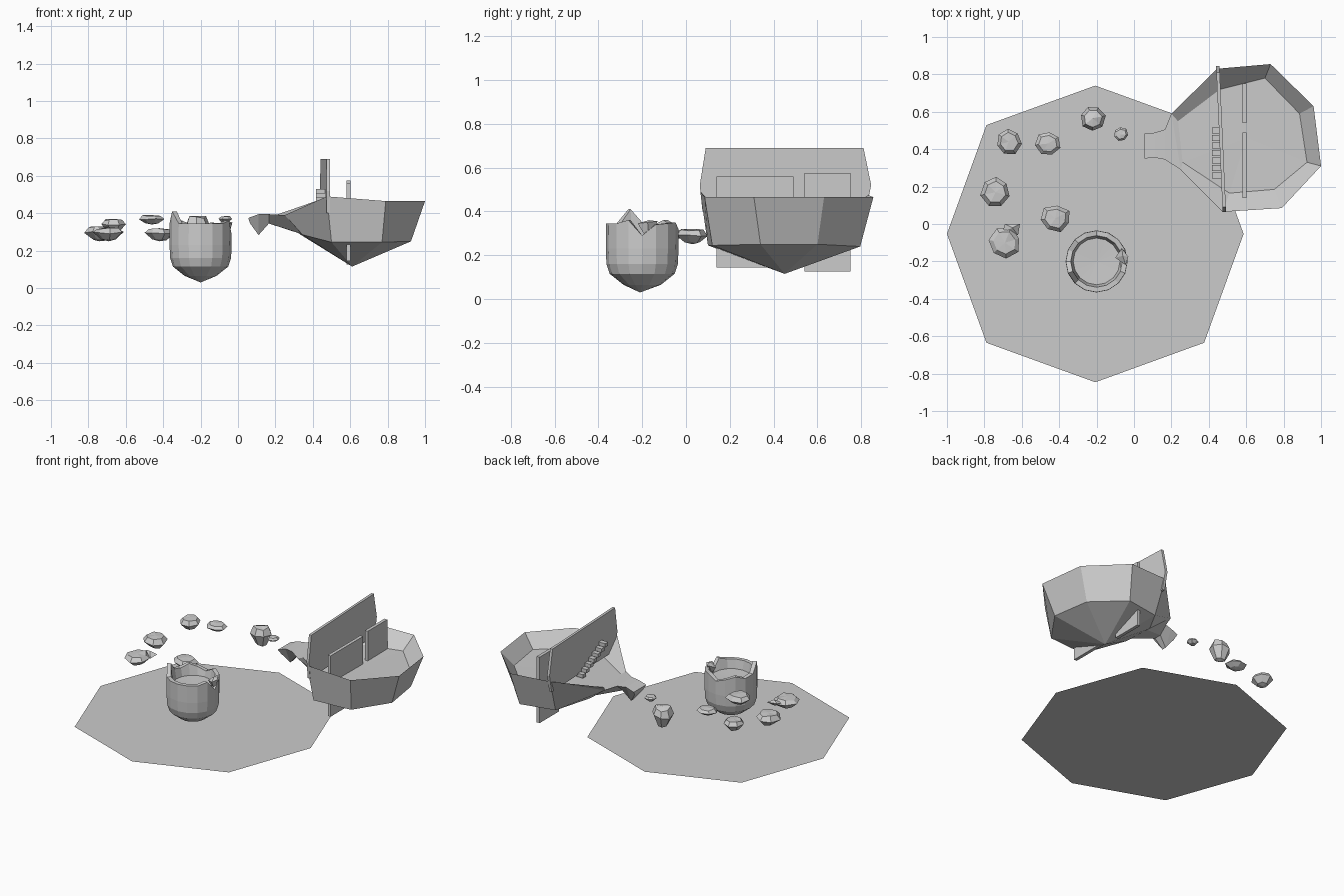
import bpy, random
from math import cos, sin, pi
from mathutils import Vector

if "Cube" in bpy.data.objects:
    bpy.data.objects.remove(bpy.data.objects["Cube"])

random.seed(4)


def mesh_object(name, verts, faces):
    me = bpy.data.meshes.new(name)
    me.from_pydata([tuple(v) for v in verts], [], faces)
    me.update()
    ob = bpy.data.objects.new(name, me)
    bpy.context.collection.objects.link(ob)
    return ob


def loft(name, rings, start=None, end=None):
    """Join equal rings into a skin; ends close on a point, or flat if None."""
    n = len(rings[0])
    verts = [v for r in rings for v in r]
    faces = []
    for k in range(len(rings) - 1):
        a, b = k * n, (k + 1) * n
        faces += [(a + i, a + (i + 1) % n, b + (i + 1) % n, b + i) for i in range(n)]
    last = (len(rings) - 1) * n
    if start:
        verts.append(start)
        faces += [((i + 1) % n, i, len(verts) - 1) for i in range(n)]
    else:
        faces.append(tuple(reversed(range(n))))
    if end:
        verts.append(end)
        faces += [(last + i, last + (i + 1) % n, len(verts) - 1) for i in range(n)]
    else:
        faces.append(tuple(range(last, last + n)))
    return mesh_object(name, verts, faces)


def circle(cx, cy, z, rx, ry=None, n=8, turn=0.0):
    ry = ry or rx
    return [(cx + rx * cos(2 * pi * i / n + turn), cy + ry * sin(2 * pi * i / n + turn), z)
            for i in range(n)]


def box(name, x0, x1, y0, y1, z0, z1):
    ring = lambda z: [(x0, y0, z), (x1, y0, z), (x1, y1, z), (x0, y1, z)]
    return loft(name, [ring(z0), ring(z1)])


# Base: flat octagon
base = [(-0.207 + (0.793, 0.823)[i % 2] * cos(pi * i / 4),
         -0.053 + (0.793, 0.823)[i % 2] * sin(pi * i / 4), 0) for i in range(8)]
mesh_object("base_plate", base, [tuple(range(8))])

# Large island: pointed hull, raised rim, sunken floor
rim = [(1.0, .31, .465), (.96, .63, .465), (.73, .855, .465), (.445, .83, .475),
       (.2, .59, .39), (.25, .29, .39), (.475, .065, .49), (.79, .085, .465)]
lower = [(.925, .34, .25), (.885, .60, .25), (.70, .795, .24), (.46, .75, .245),
         (.335, .55, .285), (.345, .34, .285), (.50, .10, .245), (.77, .12, .245)]
floor = [(.925, .33, .375), (.885, .59, .375), (.70, .78, .375), (.46, .72, .375),
         (.235, .55, .385), (.26, .33, .385), (.51, .165, .375), (.75, .185, .375)]
loft("large_island", [lower, rim, floor], start=(.61, .45, .115), end=(.6, .46, .372))

# Tongue of rock leading off the large island
sections = [[(.055, .35, .375), (.055, .485, .375), (.065, .46, .345), (.065, .37, .345)],
            [(.11, .355, .395), (.11, .488, .395), (.11, .435, .283), (.11, .405, .283)],
            [(.165, .345, .395), (.165, .505, .395), (.165, .45, .345), (.165, .40, .345)],
            [(.25, .29, .39), (.2, .59, .39), (.335, .52, .29), (.34, .37, .29)]]
loft("island_tongue", sections)

# Tall slanted wall with bevelled ends
outline = [(.075, .40), (.063, .52), (.09, .69), (.81, .69), (.845, .52), (.82, .40)]
wall = [[(.483 - .045 * (y - .065) + dx, y, z) for y, z in outline] for dx in (-.009, .009)]
loft("tall_wall", wall)

# Two low walls that run down through the hull
box("low_wall_front", .58, .602, .14, .49, .145, .56)
box("low_wall_back", .58, .602, .54, .75, .125, .575)

# Stair blocks climbing the tall wall
for i in range(7):
    y, z = .50 - .04 * i, .385 + .02 * i
    box("stair_step", .417, .466, y - .016, y + .016, z, z + .024)

# Small island: hollow cup with a broken rim
n, cx, cy = 16, -.2, -.2
heights = [.29, .34, .345, .35, .32, .34, .36, .34, .35, .41, .345, .345, .345, .345, .345, .36]
profile = [(.085, .065), (.148, .115), (.163, .16), (.166, .23)]
rings = [circle(cx, cy, z, r, n=n) for r, z in profile]
jagged = lambda r: [(x, y, h) for (x, y, _), h in zip(circle(cx, cy, 0, r, n=n), heights)]
rings += [jagged(.165), jagged(.138), circle(cx, cy, .285, .125, n=n)]
loft("small_island", rings, start=(cx, cy - .01, .03), end=(cx, cy, .28))
loft("rim_shard", [[(-.045, -.22, .345), (-.03, -.175, .35), (-.065, -.13, .355), (-.10, -.18, .33)]],
     start=(-.055, -.17, .26), end=(-.06, -.17, .36))

# Stepping stones: x, y, radius x, radius y, bottom z, top z
stones = [(-.67, .44, .07, .072, .295, .37), (-.46, .43, .068, .066, .34, .39),
          (-.22, .565, .068, .07, .245, .385), (-.07, .48, .04, .039, .35, .385),
          (-.74, .17, .08, .085, .25, .33), (-.69, -.10, .085, .085, .25, .325),
          (-.42, .03, .085, .075, .25, .32)]
for x, y, rx, ry, z0, z1 in stones:
    turn, h = random.uniform(0, pi), z1 - z0
    jit = [random.uniform(.9, 1.05) for _ in range(7)]
    rings = []
    for s, t in ((.5, .12), (1.0, .6), (.72, .93)):
        ring = circle(x, y, z0 + t * h, rx * s, ry * s, 7, turn)
        rings.append([(x + (p[0] - x) * j, y + (p[1] - y) * j, p[2] + random.uniform(-.07, .07) * h)
                      for p, j in zip(ring, jit)])
    loft("stepping_stone", rings, start=(x, y, z0), end=(x, y, z1))

# Loose wedge beside one stone
loft("stone_chip", [[(-.705, -.05, .30), (-.62, -.06, .29), (-.61, 0, .30), (-.69, 0, .31)]],
     start=(-.65, -.03, .275), end=(-.65, -.02, .32))
